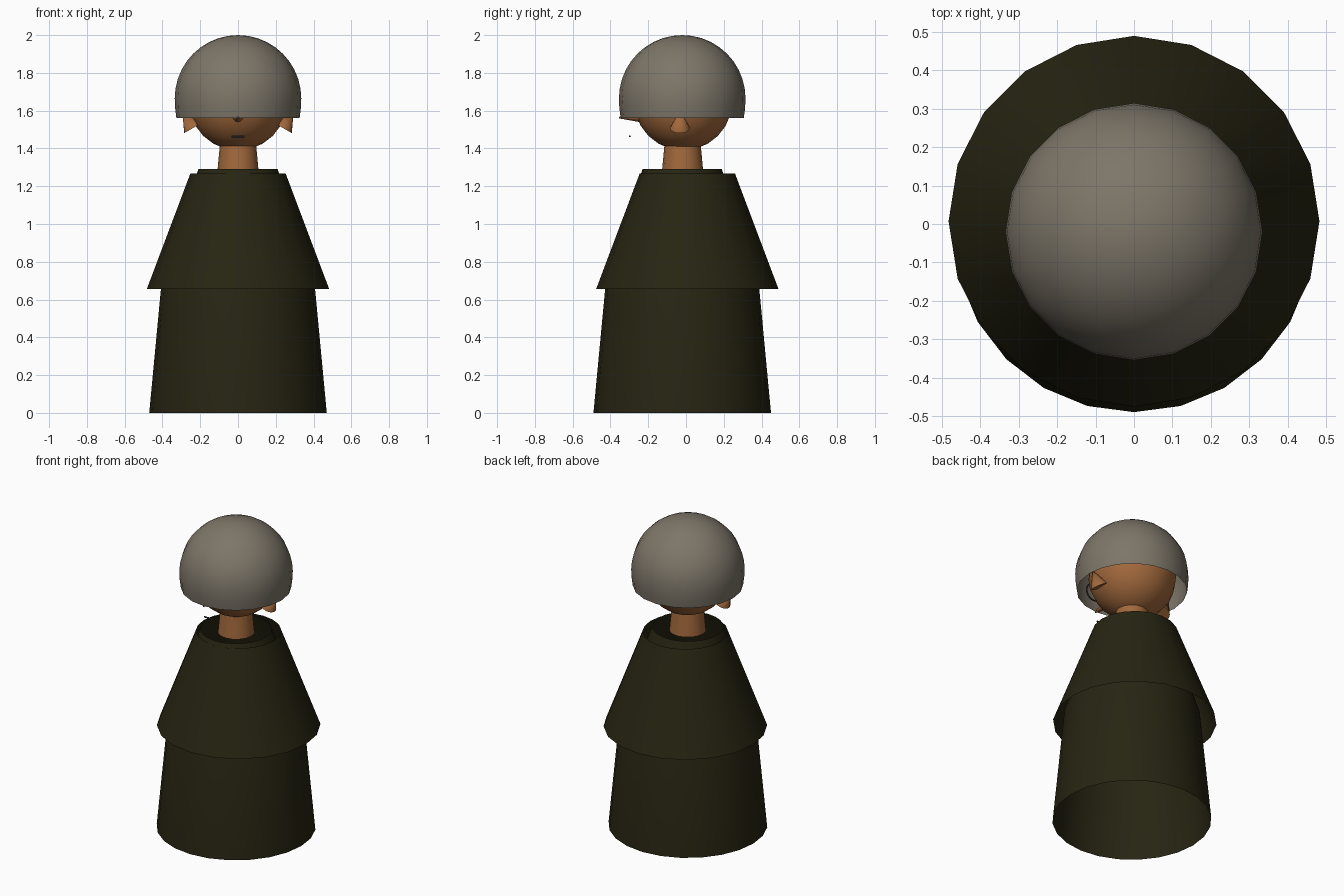
import bpy, bmesh, math
from mathutils import Vector

if "Cube" in bpy.data.objects:
    bpy.data.objects.remove(bpy.data.objects["Cube"])


def material(name, rgb):
    m = bpy.data.materials.new(name)
    m.diffuse_color = (*rgb, 1)
    m.use_nodes = True
    m.node_tree.nodes["Principled BSDF"].inputs["Base Color"].default_value = m.diffuse_color
    return m


OLIVE = material("dark olive cloth", (0.020, 0.018, 0.006))
SKIN = material("brown skin", (0.36, 0.14, 0.045))
GREY = material("warm grey", (0.205, 0.18, 0.14))
DARK = material("dark grey", (0.04, 0.04, 0.04))


def finish(obj, name, mat, smooth=True):
    obj.name = name
    obj.data.materials.clear()
    obj.data.materials.append(mat)
    if smooth:
        bpy.ops.object.select_all(action='DESELECT')
        obj.select_set(True)
        bpy.context.view_layer.objects.active = obj
        bpy.ops.object.shade_smooth_by_angle(angle=math.radians(35))
    return obj


def lathe(name, profile, sides, y, mat):
    """Open shell turned around a vertical axis from (radius, z) points."""
    bm = bmesh.new()
    rings = []
    for r, z in profile:
        if r < 1e-4:
            rings.append([bm.verts.new((0, y, z))] * sides)
        else:
            rings.append([bm.verts.new((r * math.cos(2 * math.pi * i / sides),
                                        y + r * math.sin(2 * math.pi * i / sides), z))
                          for i in range(sides)])
    for a, b in zip(rings, rings[1:]):
        for i in range(sides):
            j = (i + 1) % sides
            corners = [a[i], a[j], b[j], b[i]]
            bm.faces.new(list(dict.fromkeys(corners)))
    me = bpy.data.meshes.new(name)
    bm.to_mesh(me)
    bm.free()
    obj = bpy.data.objects.new(name, me)
    bpy.context.collection.objects.link(obj)
    return finish(obj, name, mat)


def cone(name, base, tip, r1, r2, sides, mat):
    base, tip = Vector(base), Vector(tip)
    d = tip - base
    bpy.ops.mesh.primitive_cone_add(vertices=sides, radius1=r1, radius2=r2, depth=d.length,
                                    location=(base + tip) / 2,
                                    rotation=d.to_track_quat('Z', 'Y').to_euler())
    return finish(bpy.context.object, name, mat)


# Clothing: robe with shoulders hidden under a flared cape
lathe("robe", [(0.47, 0), (0.402, 0.72), (0.21, 1.29)], 24, -0.02, OLIVE)
lathe("cape", [(0.483, 0.655), (0.252, 1.268)], 20, 0.007, OLIVE)

# Neck and head
cone("neck", (0, -0.018, 1.27), (0, -0.018, 1.43), 0.11, 0.095, 16, SKIN)
bpy.ops.mesh.primitive_uv_sphere_add(segments=16, ring_count=12, radius=0.26,
                                     location=(0, -0.015, 1.65))
finish(bpy.context.object, "head", SKIN)

# Nose, ears
cone("nose", (0, -0.22, 1.57), (0, -0.355, 1.563), 0.035, 0.004, 12, SKIN)
for side, s in (("right", 1), ("left", -1)):
    cone("ear_" + side, (s * 0.24, -0.032, 1.507), (s * 0.295, -0.032, 1.602),
         0.052, 0, 16, SKIN)
    # Eye rings tucked under the helmet
    bpy.ops.mesh.primitive_torus_add(major_segments=20, minor_segments=6, major_radius=0.055,
                                     minor_radius=0.005, location=(s * 0.09, -0.262, 1.625),
                                     rotation=(math.pi / 2, 0, 0))
    finish(bpy.context.object, "eye_ring_" + side, DARK)

# Mouth bar in front of the chin
cone("mouth", (-0.035, -0.297, 1.464), (0.035, -0.297, 1.464), 0.005, 0.005, 8, DARK)

# Helmet: open dome
dome = [(0.326, 1.56), (0.333, 1.615)]
dome += [(0.335 * math.cos(math.radians(a)), 1.665 + 0.335 * math.sin(math.radians(a)))
         for a in range(0, 91, 9)]
lathe("helmet", dome, 20, -0.02, GREY)
